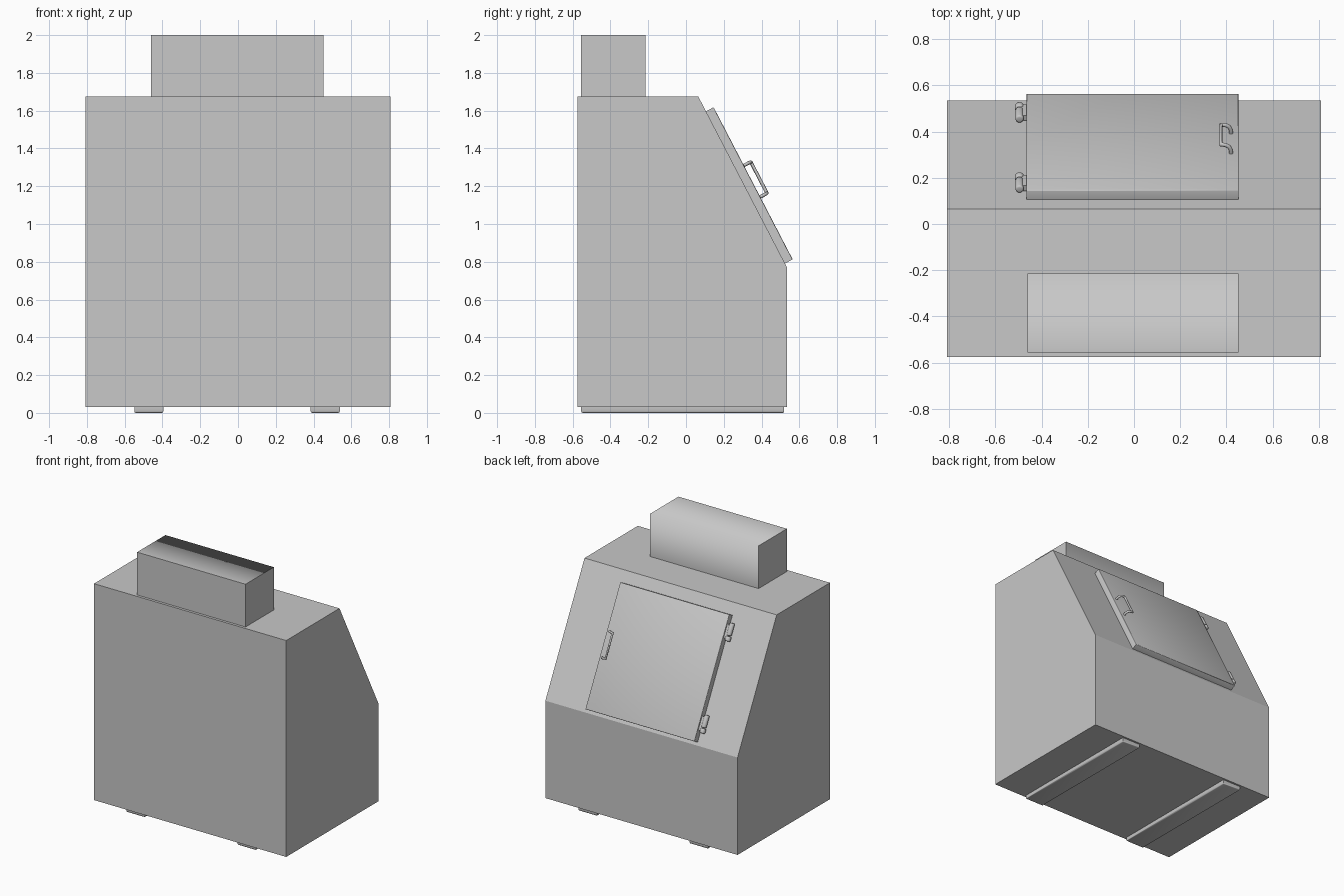
import bpy, bmesh, math
from mathutils import Matrix, Vector

if "Cube" in bpy.data.objects:
    bpy.data.objects.remove(bpy.data.objects["Cube"], do_unlink=True)

steel = bpy.data.materials.new("grey_steel")
steel.use_nodes = True
steel.diffuse_color = (0.58, 0.58, 0.58, 1)
steel.node_tree.nodes["Principled BSDF"].inputs["Base Color"].default_value = (0.58, 0.58, 0.58, 1)

# Frame of the sloped face: x across, y down the slope, z outwards
slope_top, slope_bottom = Vector((0, 0.065, 1.675)), Vector((0, 0.535, 0.77))
down = (slope_bottom - slope_top).normalized()
across = Vector((1, 0, 0))
SLOPE = Matrix.Translation(slope_top) @ Matrix((across, down, across.cross(down))).transposed().to_4x4()


def add(name, bm, frame=Matrix()):
    bmesh.ops.recalc_face_normals(bm, faces=bm.faces)
    mesh = bpy.data.meshes.new(name)
    bm.to_mesh(mesh)
    bm.free()
    obj = bpy.data.objects.new(name, mesh)
    obj.matrix_world = frame
    mesh.materials.append(steel)
    bpy.context.collection.objects.link(obj)
    return obj


def select(obj):
    bpy.ops.object.select_all(action='DESELECT')
    obj.select_set(True)
    bpy.context.view_layer.objects.active = obj


def smooth(obj, angle=40):
    select(obj)
    bpy.ops.object.shade_smooth_by_angle(angle=math.radians(angle))


def box_mesh(low, high):
    low, high = Vector(low), Vector(high)
    bm = bmesh.new()
    size = Matrix.Diagonal((*(high - low), 1))
    bmesh.ops.create_cube(bm, size=1, matrix=Matrix.Translation((low + high) / 2) @ size)
    return bm


# Cabinet: side profile extruded across the width
bm = bmesh.new()
profile = [(-0.575, 0.03), (0.535, 0.03), slope_bottom.yz, slope_top.yz, (-0.575, 1.675)]
side = bm.faces.new([bm.verts.new((-0.808, y, z)) for y, z in profile])
grown = bmesh.ops.extrude_face_region(bm, geom=[side])["geom"]
bmesh.ops.translate(bm, vec=(1.616, 0, 0), verts=[v for v in grown if isinstance(v, bmesh.types.BMVert)])
if side.is_valid and len(bm.faces) < 7:
    bm.faces.new([v for v in side.verts]) if not side.is_valid else None
add("cabinet", bm)

# Top housing: softly shaded only over the edge between top and +y face
bm = box_mesh((-0.46, -0.555, 1.675), (0.452, -0.215, 2.0))
bm.normal_update()
for f in bm.faces:
    f.smooth = f.normal.z > 0.5 or f.normal.y > 0.5
for e in bm.edges:
    e.smooth = all(f.smooth for f in e.link_faces)
add("top_housing", bm)

# Runners under the cabinet
for name, x in (("right_runner", -0.472), ("left_runner", 0.462)):
    bm = box_mesh((x - 0.077, -0.555, 0), (x + 0.077, 0.52, 0.032))
    edges = [e for e in bm.edges if all(v.co.z < 0.01 for v in e.verts)]
    bmesh.ops.bevel(bm, geom=edges, offset=0.008, segments=2, affect='EDGES', profile=0.5)
    smooth(add(name, bm), 50)

# Door lying on the slope
bm = box_mesh((-0.465, 0.088, 0), (0.452, 0.996, 0.046))
edges = [e for e in bm.edges if all(v.co.z > 0.04 for v in e.verts)]
bmesh.ops.bevel(bm, geom=edges, offset=0.005, segments=2, affect='EDGES', profile=0.5)
smooth(add("door", bm, SLOPE), 50)

# Handle: bent tube with feet offset sideways from the grip
curve = bpy.data.curves.new("door_handle", 'CURVE')
curve.dimensions = '3D'
curve.bevel_depth = 0.009
curve.bevel_resolution = 3
curve.use_fill_caps = True
half = [(0.42, 0.094, 0.04), (0.419, 0.094, 0.062), (0.41, 0.094, 0.078),
        (0.395, 0.093, 0.086), (0.376, 0.092, 0.087)]
path = [(x, 0.529 - t, n) for x, t, n in half] + [(x, 0.529 + t, n) for x, t, n in reversed(half)]
spline = curve.splines.new('POLY')
spline.points.add(len(path) - 1)
for point, co in zip(spline.points, path):
    point.co = (*co, 1)
handle = bpy.data.objects.new("door_handle", curve)
handle.matrix_world = SLOPE
bpy.context.collection.objects.link(handle)
curve.materials.append(steel)
select(handle)
bpy.ops.object.convert(target='MESH')
smooth(bpy.context.view_layer.objects.active, 50)

# Hinges: leaf, tapered barrel and knuckle
for name, t in (("upper_hinge", 0.205), ("lower_hinge", 0.863)):
    add(name + "_leaf", box_mesh((-0.495, t - 0.05, 0.008), (-0.464, t + 0.05, 0.034)), SLOPE)
    for part, start, end, radius in (("barrel", -0.065, 0.025, 0.018), ("knuckle", 0.03, 0.065, 0.02)):
        bm = bmesh.new()
        place = Matrix.Translation((-0.495, t + (start + end) / 2, 0.022)) @ Matrix.Rotation(math.pi / 2, 4, 'X')
        bmesh.ops.create_cone(bm, cap_ends=True, segments=20, radius1=radius, radius2=radius,
                              depth=end - start, matrix=place)
        rims = [e for e in bm.edges if any(len(f.verts) > 4 for f in e.link_faces)]
        bmesh.ops.bevel(bm, geom=rims, offset=0.008, segments=3, affect='EDGES', profile=0.5)
        smooth(add(f"{name}_{part}", bm, SLOPE))
